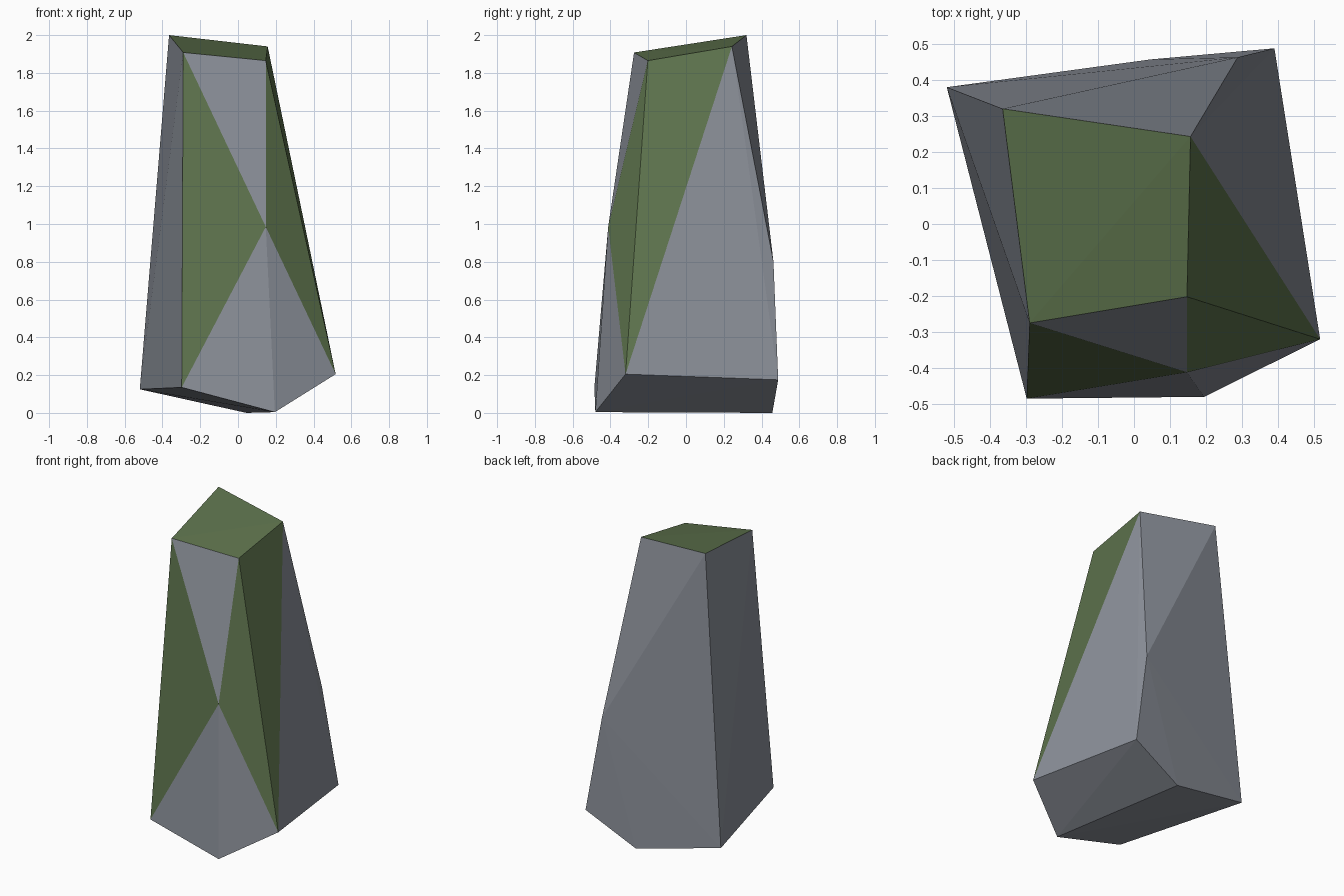
import bpy, bmesh

if "Cube" in bpy.data.objects:
    bpy.data.objects.remove(bpy.data.objects["Cube"])


def flat_material(name, rgb):
    mat = bpy.data.materials.new(name)
    mat.diffuse_color = (*rgb, 1.0)
    mat.use_nodes = True
    mat.node_tree.nodes["Principled BSDF"].inputs["Base Color"].default_value = mat.diffuse_color
    return mat


# Corners of the faceted boulder
CORNERS = {
    # sloping top
    "top_back_left": (-0.365, 0.32, 2.0),
    "top_back_right": (0.157, 0.243, 1.94),
    "top_front_right": (0.147, -0.202, 1.865),
    "top_front_left": (-0.29, -0.275, 1.908),
    # bulges half way up
    "mid_front": (0.147, -0.412, 0.985),
    "mid_back": (0.288, 0.463, 0.80),
    # widest ring near the ground
    "low_left": (-0.52, 0.38, 0.125),
    "low_front": (-0.298, -0.485, 0.135),
    "low_right": (0.517, -0.32, 0.205),
    "low_back": (0.39, 0.488, 0.175),
    # ground edge
    "foot_front": (0.195, -0.48, 0.004),
    "foot_back": (0.045, 0.457, 0.0),
}

# Mossy facets on the sides (the top is found by its direction)
MOSSY = [
    {"top_front_left", "low_front", "mid_front"},
    {"top_front_right", "mid_front", "low_right"},
    {"top_front_right", "top_back_right", "low_right"},
]

# Wrap the corners in a convex skin
bm = bmesh.new()
names = {bm.verts.new(co): name for name, co in CORNERS.items()}
bmesh.ops.convex_hull(bm, input=list(bm.verts))
bmesh.ops.recalc_face_normals(bm, faces=bm.faces)
bm.normal_update()

# Moss on the top and the chosen facets, stone elsewhere
for face in bm.faces:
    corners = {names[v] for v in face.verts}
    face.material_index = int(face.normal.z > 0.8 or corners in MOSSY)
    face.smooth = False

mesh = bpy.data.meshes.new("rock")
bm.to_mesh(mesh)
bm.free()
mesh.materials.append(flat_material("stone grey", (0.26, 0.28, 0.32)))
mesh.materials.append(flat_material("moss green", (0.11, 0.17, 0.073)))
rock = bpy.data.objects.new("rock", mesh)
bpy.context.collection.objects.link(rock)
